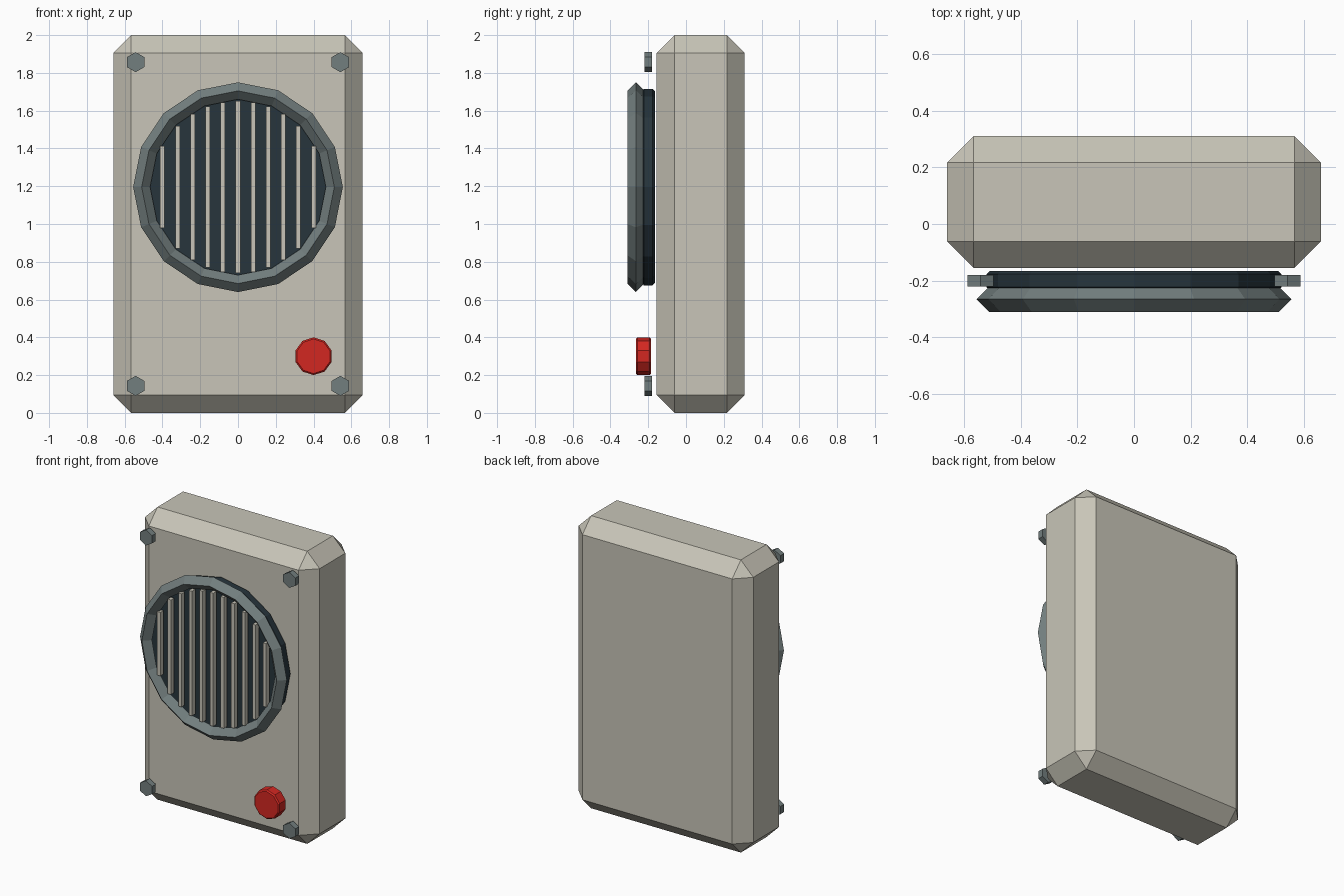
import bpy, math

if "Cube" in bpy.data.objects:
    bpy.data.objects.remove(bpy.data.objects["Cube"])

def material(name, rgb):
    m = bpy.data.materials.new(name)
    m.diffuse_color = (*rgb, 1)
    m.use_nodes = True
    m.node_tree.nodes["Principled BSDF"].inputs["Base Color"].default_value = m.diffuse_color
    return m

BEIGE = material("beige", (0.58, 0.56, 0.48))
DARK = material("dark", (0.02, 0.035, 0.045))
METAL = material("metal", (0.17, 0.21, 0.21))
RED = material("red", (0.65, 0.02, 0.015))
FACE_FRONT = (math.pi / 2, 0, 0)

def finish(name, mat, bevel=0):
    o = bpy.context.object
    o.name = name
    o.data.materials.append(mat)
    if bevel:
        b = o.modifiers.new("bevel", 'BEVEL')
        b.width, b.segments = bevel, 1
        b.limit_method, b.angle_limit = 'ANGLE', math.radians(50)
    return o

def box(name, x, y, z, mat, bevel=0):
    # x, y, z are (min, max) pairs
    bpy.ops.mesh.primitive_cube_add(size=1, location=[sum(r) / 2 for r in (x, y, z)])
    o = bpy.context.object
    o.scale = [r[1] - r[0] for r in (x, y, z)]
    bpy.ops.object.transform_apply(location=False, rotation=False, scale=True)
    return finish(name, mat, bevel)

def disc(name, sides, radius, x, z, y0, y1, mat, bevel=0):
    bpy.ops.mesh.primitive_cylinder_add(vertices=sides, radius=radius, depth=y1 - y0,
                                        location=(x, (y0 + y1) / 2, z), rotation=FACE_FRONT)
    return finish(name, mat, bevel)

# chamfered case
box("case", (-0.66, 0.66), (-0.155, 0.31), (0, 2), BEIGE, 0.094)

# speaker: dark backing and diamond-section rim
CZ = 1.195
disc("speaker_backing", 16, 0.52, 0, CZ, -0.235, -0.165, DARK, 0.012)
bpy.ops.mesh.primitive_torus_add(major_segments=16, minor_segments=4, major_radius=0.51,
                                 minor_radius=0.045, location=(0, -0.265, CZ), rotation=FACE_FRONT)
finish("speaker_rim", METAL)

# vertical grille bars, cut to the circle
for i in range(-5, 6):
    x = i * 0.08
    h = math.sqrt(0.455 ** 2 - x ** 2)
    box("grille_bar", (x - 0.012, x + 0.012), (-0.285, -0.25), (CZ - h, CZ + h), BEIGE)

# red button
disc("button", 10, 0.1, 0.4, 0.3, -0.265, -0.185, RED, 0.008)

# corner bolts
for x in (-0.542, 0.542):
    for z in (0.143, 1.857):
        disc("corner_bolt", 6, 0.053, x, z, -0.22, -0.18, METAL)
